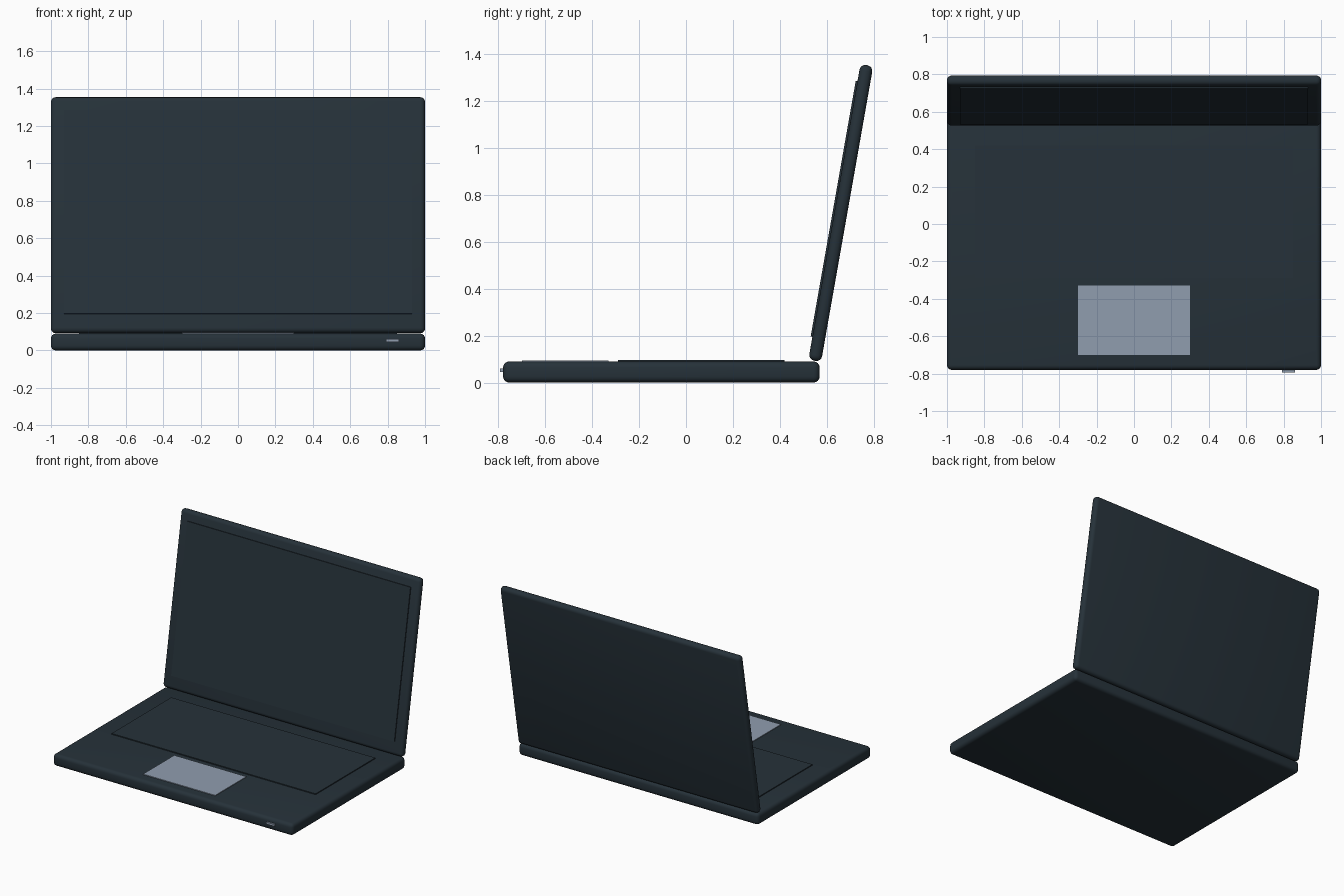
import bpy, math
from mathutils import Matrix

if "Cube" in bpy.data.objects:
    bpy.data.objects.remove(bpy.data.objects["Cube"])


def material(name, color):
    m = bpy.data.materials.new(name)
    m.diffuse_color = (*color, 1)
    m.use_nodes = True
    m.node_tree.nodes["Principled BSDF"].inputs["Base Color"].default_value = m.diffuse_color
    return m


body = material("dark slate", (0.019, 0.031, 0.041))
grey = material("cool grey", (0.28, 0.34, 0.43))


def box(name, lo, hi, mat, bevel=0.0, place=Matrix()):
    """Box between two corners, optionally with rounded edges."""
    bpy.ops.mesh.primitive_cube_add(size=1)
    ob = bpy.context.object
    ob.name = name
    size = [b - a for a, b in zip(lo, hi)]
    mid = [(a + b) / 2 for a, b in zip(lo, hi)]
    ob.data.transform(Matrix.Translation(mid) @ Matrix.Diagonal((*size, 1)))
    ob.data.materials.append(mat)
    if bevel:
        mod = ob.modifiers.new("rounded edges", "BEVEL")
        mod.width = bevel
        mod.segments = 4
        bpy.ops.object.modifier_apply(modifier=mod.name)
        bpy.ops.object.shade_smooth_by_angle(angle=math.radians(30))
    ob.matrix_world = place
    return ob


# Base with keyboard plate, trackpad and front latch
box("base", (-1, -0.78, 0), (1, 0.57, 0.09), body, 0.026)
box("keyboard_plate", (-0.85, -0.29, 0.085), (0.85, 0.42, 0.097), body)
box("trackpad", (-0.3, -0.70, 0.086), (0.3, -0.33, 0.095), grey)
box("front_latch", (0.79, -0.793, 0.045), (0.86, -0.775, 0.06), grey)

# Lid and screen share a frame leaning back ten degrees
lean = Matrix.Translation((0, 0.66, 0.723)) @ Matrix.Rotation(math.radians(-10), 4, "X")
box("lid", (-1, -0.0275, -0.64), (1, 0.0275, 0.64), body, 0.025, lean)
box("screen", (-0.93, -0.035, -0.541), (0.93, -0.02, 0.566), body, 0, lean)
